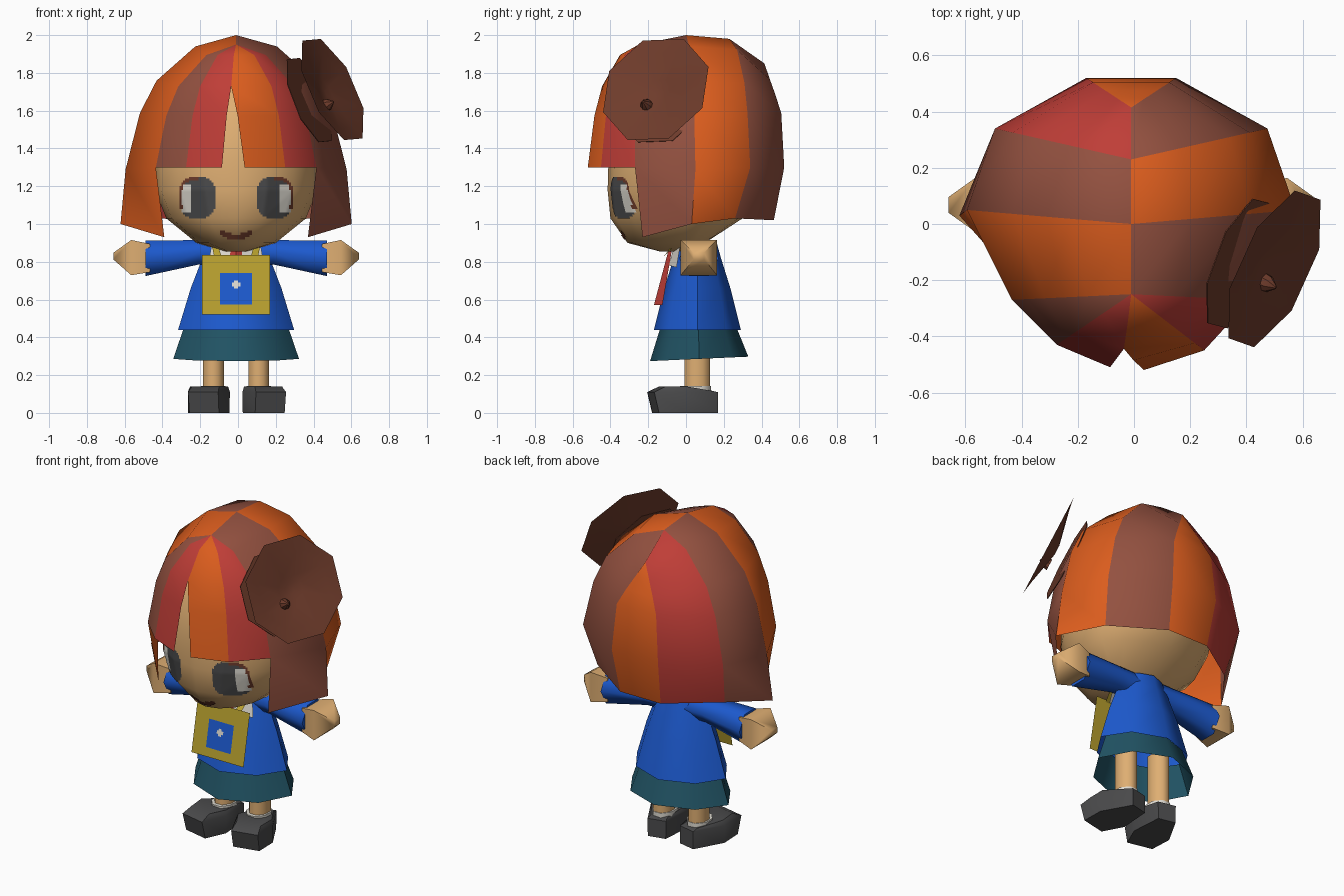
import bpy, bmesh, math
from mathutils import Vector
from mathutils.bvhtree import BVHTree

if "Cube" in bpy.data.objects:
    bpy.data.objects.remove(bpy.data.objects["Cube"])


def mat(name, r, g, b):
    m = bpy.data.materials.new(name)
    m.diffuse_color = [(c / 255) ** 2.2 for c in (r, g, b)] + [1]
    m.use_nodes = True
    m.node_tree.nodes["Principled BSDF"].inputs["Base Color"].default_value = m.diffuse_color
    return m


SKIN = mat("skin", 222, 173, 114)
ORANGE = mat("orange_hair", 218, 93, 35)
BROWN = mat("brown_hair", 146, 82, 66)
RED = mat("red", 190, 64, 58)
BLUE = mat("blue_cloth", 34, 90, 205)
GOLD = mat("gold_cloth", 182, 158, 50)
TEAL = mat("teal_cloth", 38, 84, 100)
GREY = mat("dark_grey", 76, 76, 77)
WHITE = mat("white", 222, 218, 208)
DARK = mat("dark_brown", 110, 62, 47)


def finish(name, bm, mats, angle=60, recalc=True):
    """Turn a bmesh into a named object, shaded smooth below the angle."""
    bmesh.ops.remove_doubles(bm, verts=bm.verts, dist=0.0005)
    if recalc:
        bmesh.ops.recalc_face_normals(bm, faces=bm.faces)
    me = bpy.data.meshes.new(name)
    bm.to_mesh(me)
    bm.free()
    for m in mats:
        me.materials.append(m)
    ob = bpy.data.objects.new(name, me)
    bpy.context.collection.objects.link(ob)
    bpy.ops.object.select_all(action='DESELECT')
    ob.select_set(True)
    bpy.context.view_layer.objects.active = ob
    if angle:
        bpy.ops.object.shade_smooth_by_angle(angle=math.radians(angle))
    return ob


def loft(name, rings, m, start=True, end=True, angle=60):
    """Skin a row of closed rings, with optional end caps."""
    bm = bmesh.new()
    rows = [[bm.verts.new(p) for p in r] for r in rings]
    n = len(rows[0])
    for a, b in zip(rows, rows[1:]):
        for i in range(n):
            bm.faces.new((a[i], a[(i + 1) % n], b[(i + 1) % n], b[i]))
    if start:
        bm.faces.new(rows[0])
    if end:
        bm.faces.new(rows[-1])
    return finish(name, bm, [m], angle)


def ring(c, u, v, n, turn=0.5):
    """Ellipse of n points around c with half axes u and v."""
    c, u, v = Vector(c), Vector(u), Vector(v)
    return [c + u * math.cos(t) + v * math.sin(t)
            for t in [2 * math.pi * (i + turn) / n for i in range(n)]]


def flat(c, rx, ry, n, turn=0.5):
    return ring(c, (rx, 0, 0), (0, ry, 0), n, turn)


def cloth_ring(y, z, rx, ry, tilt=0, pinch=.95):
    """Eight-sided ring with corners on the axes and pinched diagonals."""
    pts = []
    for i, p in enumerate(flat((0, 0, 0), rx, ry, 8, 0)):
        k = pinch if i % 2 else 1
        pts.append((p.x * k, y + p.y * k, z + p.y * k * tilt))
    return pts


def plate(name, quads, m):
    """Thin sheet made of one or more faces."""
    bm = bmesh.new()
    for pts in quads:
        bm.faces.new([bm.verts.new(p) for p in pts])
    return finish(name, bm, [m], 0, recalc=False)


# Head: z, half width, front depth, back depth
def head_ring(z, rx, f, b):
    return [(p.x, p.y * (f if p.y < 0 else b), z) for p in flat((0, 0, 0), rx, 1, 16, 0)]


head = loft("head", [head_ring(*r) for r in (
    (.855, .06, .14, .02), (.90, .21, .31, .10), (1.03, .37, .40, .30),
    (1.18, .43, .415, .43), (1.35, .43, .41, .46), (1.55, .38, .38, .42),
    (1.75, .24, .27, .28), (1.84, .06, .06, .06))], SKIN)


# Painted face details: small cells laid just in front of the head
def face_paint(name, x0, x1, z0, z1, step, rule, mats):
    hb = bmesh.new()
    hb.from_mesh(head.data)
    tree = BVHTree.FromBMesh(hb)

    def on_face(x, z):
        hit = tree.ray_cast(Vector((x, -2, z)), Vector((0, 1, 0)))[0]
        return Vector((x, hit.y - .005, z))

    bm = bmesh.new()
    for i in range(round((x1 - x0) / step)):
        for j in range(round((z1 - z0) / step)):
            x, z = x0 + i * step, z0 + j * step
            k = rule(x + step / 2, z + step / 2)
            if k is not None:
                f = bm.faces.new([bm.verts.new(on_face(a, b)) for a, b in (
                    (x, z), (x + step, z), (x + step, z + step), (x, z + step))])
                f.material_index = k
    hb.free()
    finish(name, bm, mats, 60, recalc=False)


def eye_rule(x, z):
    u = abs(x)
    d = (abs(u - .205) / .1) ** 2.6 + (abs(z - 1.14) / .112) ** 2.6
    if d > 1:
        return None
    if u > .2 and z > 1.08 and d > .65:
        return 2
    if u > .235 and 1.06 < z < 1.21:
        return 1
    return 0


def mouth_rule(x, z):
    return 0 if abs(z - .93 - 4 * x * x) < .016 else None


for side, x0 in (("left", -.31), ("right", .1)):
    face_paint(side + "_eye", x0, x0 + .21, 1.02, 1.26, .01, eye_rule, [GREY, WHITE, DARK])
face_paint("mouth", -.084, .084, .906, .99, .012, mouth_rule, [DARK])


# Hair: locks between curved seams running from the parting to the rim
ROUND = ((0, 0), (.37, .085), (.72, .34), (.87, .58), (1, 1))
STEEP = ((0, 0), (.28, .155), (.57, .31), (.85, .48), (1, 1))


def seam(apex, rim, tip=None, curve=ROUND):
    a, r = Vector(apex), Vector(rim)
    pts = [Vector((a.x + (r.x - a.x) * f, a.y + (r.y - a.y) * f, a.z + (r.z - a.z) * g))
           for f, g in curve]
    return pts + ([Vector(tip)] if tip else [])


def side_seams(s):
    return [seam((0, .415, 1.85), (s * .16, .52, 1.3), (s * .14, .465, 1.02), STEEP),
            seam((0, .23, 1.98), (s * .485, .34, 1.3), (s * .44, .26, 1.03)),
            seam((0, 0, 2.0), (s * .585, .05, 1.29), (s * .612, .03, 1.0)),
            seam((0, -.25, 1.95), (s * .425, -.27, 1.3), (s * .38, -.23, .93))]


top = (0, -.25, 1.95)
fringe_l = [seam(top, (-.265, -.43, 1.3)), seam(top, (-.075, -.51, 1.3))]
fringe_r = [seam(top, (.045, -.52, 1.3)), seam(top, (.26, -.45, 1.3))]
for k, x in ((1, -.012), (2, -.026)):  # the fringe parts only below its third point
    fringe_r[0][k].x = x
    fringe_l[1][k] = fringe_r[0][k]
fringe_r[0][3].x = .008
fringe_l[1][3].x = -.05
left = side_seams(-1) + fringe_l
right = fringe_r + side_seams(1)[::-1] + [left[0]]
bm = bmesh.new()
for seams, colours in ((left, (2, 1, 0, 1, 2)), (right, (0, 2, 1, 0, 1, 0))):
    for a, b, col in zip(seams, seams[1:], colours):
        rows = list(zip(a, b))
        for (p, q), (r, s) in zip(rows, rows[1:]):
            f = bm.faces.new([bm.verts.new(v) for v in (p, q, s, r)])
            f.material_index = col
finish("hair", bm, [ORANGE, BROWN, RED], 45)


# Flower: a dished octagon over a smaller one, with a pointed middle
def disc(name, c, normal, layers, start=True):
    nrm = Vector(normal).normalized()
    u = nrm.cross(Vector((0, 0, 1))).normalized()
    v = nrm.cross(u)
    loft(name, [ring(Vector(c) + nrm * h, u * r, v * r, 8, .55) for h, r in layers],
         DARK, start=start, angle=30)


face_out = (1, -.47, .49)
disc("flower_back_petals", (.385, -.14, 1.655), (1, -.38, .42), ((0, .255), (.004, .255)))
disc("flower_front_petals", (.51, -.16, 1.712), face_out,
     ((0, .312), (-.012, .235), (-.045, .08), (-.055, .03)), start=False)
disc("flower_middle", (.49, -.215, 1.635), face_out, ((-.03, .035), (.0, .03), (.03, .006)))

# Tunic and skirt
loft("tunic", [cloth_ring(.06, *r) for r in (
    (.44, .307, .23), (.66, .24, .175), (.82, .178, .125), (.91, .13, .10))], BLUE, start=False)
loft("skirt", [cloth_ring(.07, .286, .333, .26, .045), cloth_ring(.065, .47, .27, .195)],
     TEAL, start=False, end=False)

# Collar, straps, tie and bag
for s in (-1, 1):
    plate("collar", [[(s * .03, -.09, .78), (s * .15, -.05, .77),
                      (s * .13, -.03, .89), (s * .03, -.06, .9)]], WHITE)
    plate("bag_strap", [[(s * .075, -.125, .82), (s * .115, -.125, .82),
                         (s * .13, -.045, .9), (s * .10, -.06, .9)]], GOLD)
plate("tie", [[(0, -.085, .89), (s * .025, -.07, .89), (s * .07, -.125, .57), (0, -.17, .57)]
              for s in (-1, 1)], RED)


def bag_layer(name, x0, x1, z0, z1, out, m):
    plate(name, [[(x, -.125 - (.835 - z) * .2 - out, z) for x, z in
                  ((x0, z0), (x1, z0), (x1, z1), (x0, z1))]], m)


bag_layer("bag", -.18, .18, .52, .835, 0, GOLD)
bag_layer("bag_patch", -.085, .085, .575, .74, .004, BLUE)
bag_layer("bag_dot", -.022, .022, .67, .69, .008, WHITE)
bag_layer("bag_dot", -.01, .01, .658, .702, .009, WHITE)

for s, side in ((-1, "left"), (1, "right")):
    # Sleeve and hand: x, centre height, half depth, half height
    def tube(name, rows, m, n, turn):
        loft(side + name, [ring((s * x, .068, z), (0, ry, 0), (0, 0, rz), n, turn)
                           for x, z, ry, rz in rows], m, angle=65)
    tube("_sleeve", ((.06, .85, .08, .075), (.2, .85, .085, .075), (.48, .818, .105, .108)), BLUE, 6, 0)
    tube("_hand", ((.455, .82, .1, .105), (.555, .822, .136, .132), (.65, .83, .04, .025)), SKIN, 4, .5)
    # Leg
    loft(side + "_leg", [flat((s * .12, .06, z), .06, .074, 8) for z in (.09, .46)], SKIN)
    # Shoe: outline turned slightly outward
    ca, sa = math.cos(s * .22), math.sin(s * .22)

    def shoe_ring(outline):
        return [(s * .138 + x * ca - y * sa, y * ca + x * sa, z) for x, y, z in outline]
    sole = [(-.055, .16), (.055, .16), (.112, -.03), (.085, -.165), (-.075, -.165), (-.112, -.03)]
    loft(side + "_shoe", [shoe_ring([(x, y, 0) for x, y in sole]),
                          shoe_ring([(x * 1.02, y * (1.16 if y < -.1 else 1), .11) for x, y in sole]),
                          shoe_ring([(x * .92, y * .78, .14 if y < 0 else .118) for x, y in sole])],
         GREY, angle=50)
    loft(side + "_sock", [flat((s * .12, .05, z), .07, .088, 8) for z in (.1, .143)], WHITE)

# Centre the whole figure
for ob in bpy.context.collection.objects:
    ob.location.x -= .01
